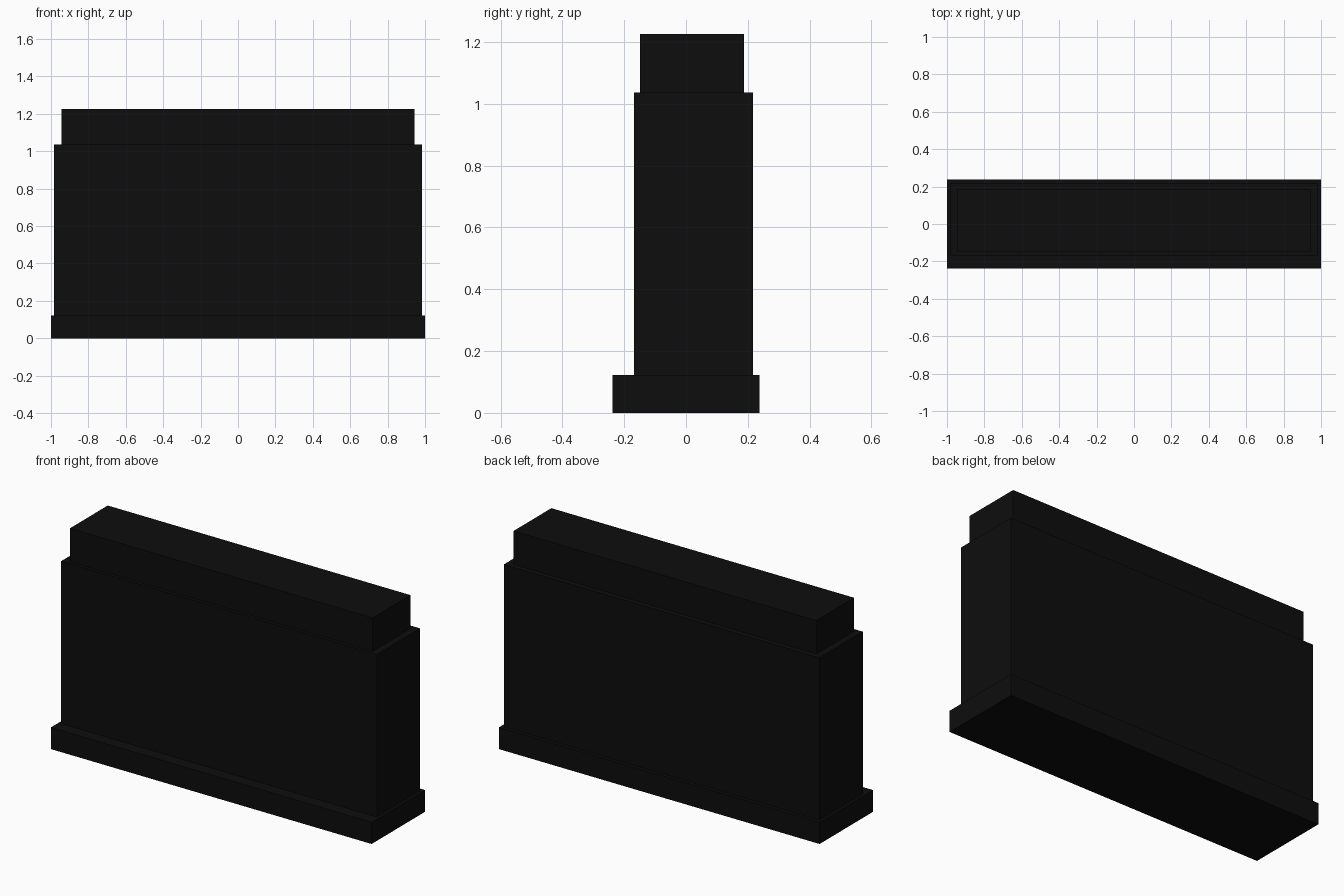
import bpy

if "Cube" in bpy.data.objects:
    bpy.data.objects.remove(bpy.data.objects["Cube"])

black = bpy.data.materials.new("matte_black")
black.diffuse_color = (0.004, 0.004, 0.004, 1)
black.use_nodes = True
black.node_tree.nodes["Principled BSDF"].inputs["Base Color"].default_value = black.diffuse_color


def box(name, half_x, y0, y1, z0, z1):
    bpy.ops.mesh.primitive_cube_add(size=1, location=(0, (y0 + y1) / 2, (z0 + z1) / 2))
    ob = bpy.context.object
    ob.name = name
    ob.scale = (2 * half_x, y1 - y0, z1 - z0)
    bpy.ops.object.transform_apply(location=False, rotation=False, scale=True)
    ob.data.materials.append(black)
    return ob


# Wide plinth, tall body set towards the back, narrower cap
box("plinth", 1.0, -0.238, 0.238, 0.0, 0.122)
box("body", 0.984, -0.169, 0.217, 0.122, 1.037)
box("cap", 0.944, -0.149, 0.188, 1.037, 1.225)
